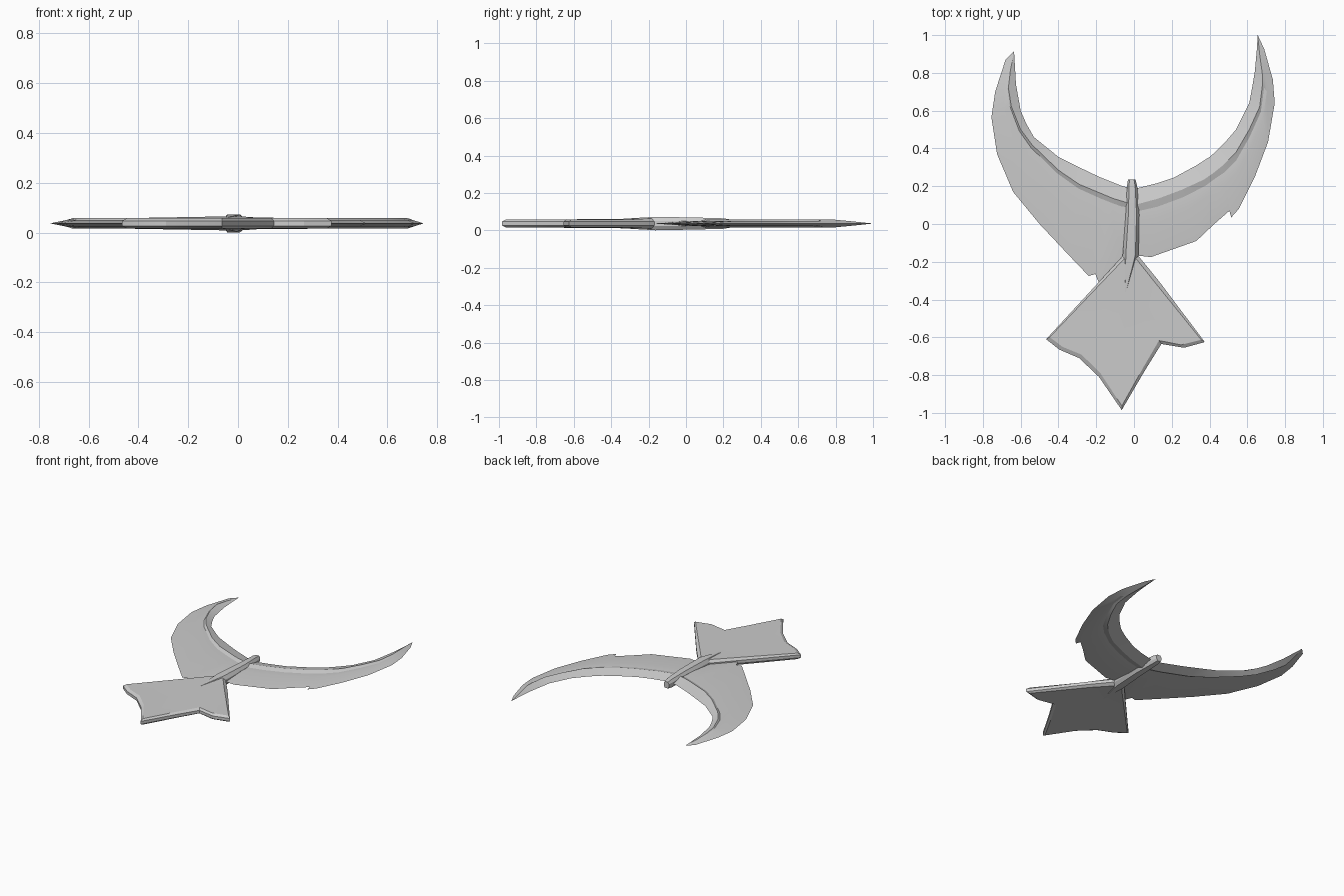
import bpy
import bmesh
import math
from mathutils import Vector

MID = 0.037  # height of the plane the whole thin shape is mirrored across

old = bpy.data.objects.get("Cube")
if old:
    bpy.data.objects.remove(old, do_unlink=True)

grey = bpy.data.materials.new("plain grey")
grey.use_nodes = True
grey.diffuse_color = (0.6, 0.6, 0.6, 1)
grey.node_tree.nodes["Principled BSDF"].inputs["Base Color"].default_value = (0.6, 0.6, 0.6, 1)


def finish(name, bm, angle):
    """Weld, orient and shade a part, then add it to the scene."""
    bmesh.ops.remove_doubles(bm, verts=bm.verts[:], dist=0.0005)
    bmesh.ops.recalc_face_normals(bm, faces=bm.faces[:])
    mesh = bpy.data.meshes.new(name)
    bm.to_mesh(mesh)
    bm.free()
    mesh.materials.append(grey)
    part = bpy.data.objects.new(name, mesh)
    part.location.z = MID
    bpy.context.collection.objects.link(part)
    bpy.ops.object.select_all(action='DESELECT')
    part.select_set(True)
    bpy.context.view_layer.objects.active = part
    bpy.ops.object.shade_smooth_by_angle(angle=math.radians(angle))


def loft(bm, rows, closed=False):
    """Skin quads between consecutive rows of points."""
    grid = [[bm.verts.new(p) for p in row] for row in rows]
    for a, b in zip(grid, grid[1:]):
        count = len(a)
        for i in range(count if closed else count - 1):
            j = (i + 1) % count
            bm.faces.new((a[i], a[j], b[j], b[i]))
    return grid


def build_wing(name, stations, step):
    """Curved blade: bevel up to a ridge, step down to a groove, slope to the edge."""
    bm = bmesh.new()
    for side in (1, -1):
        rows = []
        for n, (ix, iy, rx, ry, ox, oy) in enumerate(stations):
            inner, ridge, outer = Vector((ix, iy, 0)), Vector((rx, ry, 0)), Vector((ox, oy, 0))
            groove, crease = ridge.lerp(outer, step), ridge.lerp(outer, 0.36)
            rise = min(n / 2, 1)
            drop = min(max(n - 2, 0) / 2, 1)
            ridge.z = side * 0.021 * rise
            groove.z = side * (0.019 * rise - 0.008 * drop)
            crease.z = side * 0.013 * rise
            rows.append((inner, ridge, groove, crease, outer))
        loft(bm, rows)
    bmesh.ops.dissolve_degenerate(bm, dist=0.0005, edges=bm.edges[:])
    finish(name, bm, 16)


# Stations run from tip to root: inner edge, ridge, outer edge
build_wing("right_wing", [
    (-.635, .915, -.635, .915, -.635, .915),
    (-.63, .83, -.655, .81, -.68, .87),
    (-.625, .74, -.665, .72, -.735, .70),
    (-.60, .60, -.65, .625, -.755, .565),
    (-.57, .53, -.60, .50, -.725, .37),
    (-.53, .46, -.54, .42, -.64, .17),
    (-.40, .355, -.40, .285, -.50, 0),
    (-.29, .30, -.29, .21, -.345, -.165),
    (-.185, .25, -.17, .16, -.24, -.275),
    (-.11, .22, -.11, .135, -.205, -.265),
    (-.06, .20, -.06, .12, -.18, -.325),
    (0, .185, 0, .10, -.02, -.165)], 0.06)

build_wing("left_wing", [
    (.655, 1, .655, 1, .655, 1),
    (.65, .92, .665, .90, .69, .925),
    (.64, .81, .68, .79, .735, .765),
    (.625, .72, .68, .735, .745, .64),
    (.61, .64, .665, .62, .71, .435),
    (.54, .50, .61, .50, .64, .25),
    (.48, .43, .54, .38, .555, .08),
    (.43, .38, .47, .31, .515, .035),
    (.40, .355, .42, .27, .505, .07),
    (.33, .31, .37, .235, .425, 0),
    (.21, .245, .25, .18, .33, -.09),
    (.12, .215, .13, .135, .09, -.175),
    (0, .185, 0, .10, 0, -.165)], 0.14)

# Central body: eight-sided bar that narrows into a spine over the tail
bm = bmesh.new()
rings = []
for y, x, w, h in [(.235, -.012, .02, .022), (.20, -.01, .027, .028), (.05, -.008, .036, .032),
                   (-.165, -.018, .042, .036), (-.36, -.045, .004, .024)]:
    section = [(w, -h * .4), (w, h * .4), (w * .6, h), (-w * .6, h)]
    section += [(-u, -v) for u, v in section]
    rings.append([(x + u, y, v) for u, v in section])
grid = loft(bm, rings, closed=True)
bm.faces.new(grid[0])
bm.faces.new(grid[-1])
finish("body", bm, 25)

# Tail fan: bevelled plate, slightly domed around its centre
outline = [(-.055, -.165), (-.465, -.61), (-.395, -.665), (-.29, -.71), (-.185, -.81),
           (-.065, -.985), (.055, -.78), (.145, -.635), (.265, -.655), (.375, -.625),
           (.13, -.30), (.02, -.165)]
centre = Vector((-.045, -.36, 0))
rim_low, rim_high, top, bottom = [], [], [], []
for x, y in outline:
    p = Vector((x, y, 0))
    inset = p + (centre - p).normalized() * 0.022
    high = 0.028 if y > -.2 else 0.021
    rim_low.append((x, y, -.010))
    rim_high.append((x, y, .010))
    top.append((inset.x, inset.y, high))
    bottom.append((inset.x, inset.y, -high))
bm = bmesh.new()
grid = loft(bm, [bottom, rim_low, rim_high, top], closed=True)
for ring, z in ((grid[0], -.024), (grid[-1], .024)):
    hub = bm.verts.new((centre.x, centre.y, z))
    for a, b in zip(ring, ring[1:] + ring[:1]):
        bm.faces.new((a, b, hub))
finish("tail", bm, 20)
